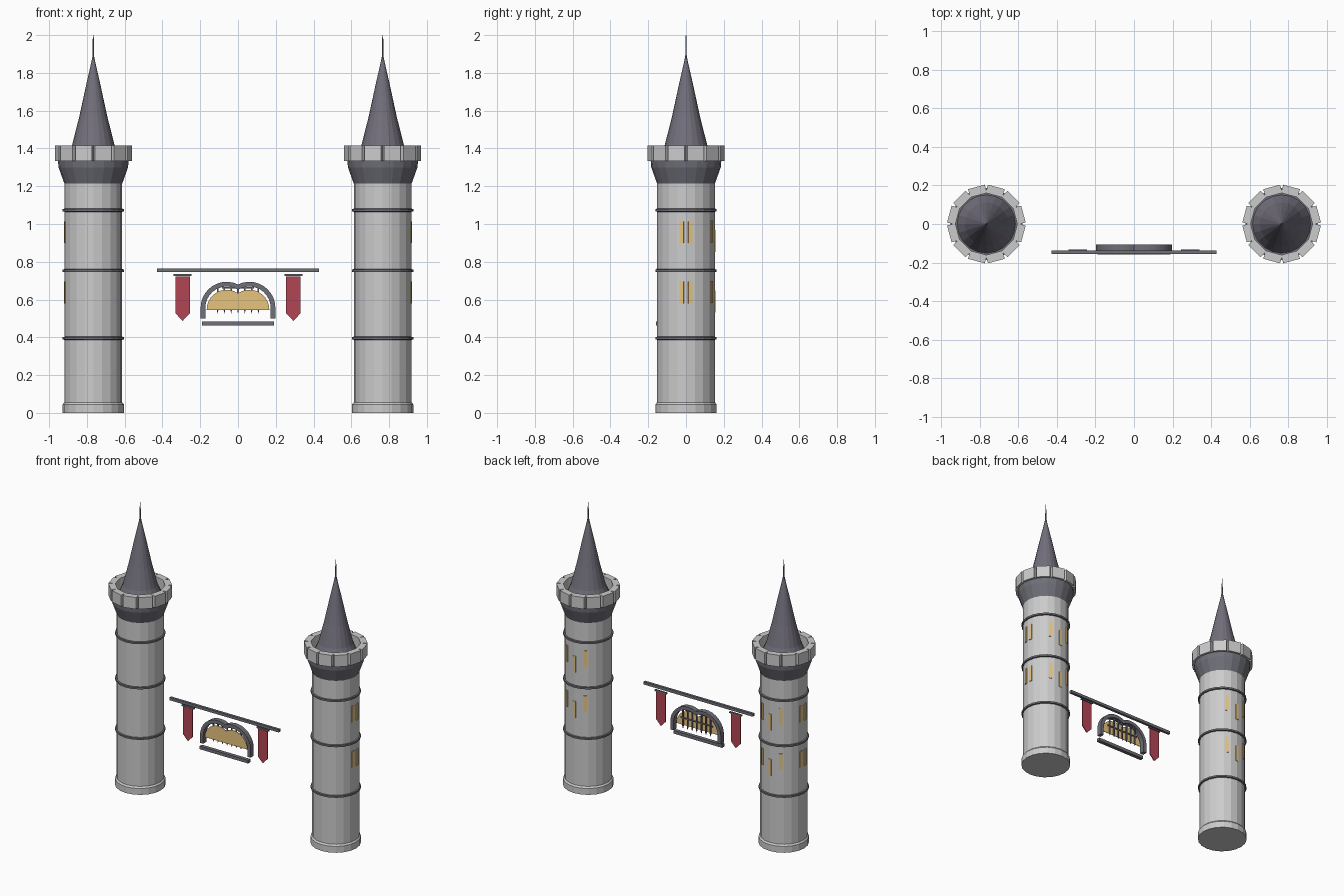
import bpy, bmesh, math
from mathutils import Matrix, Vector

if "Cube" in bpy.data.objects:
    bpy.data.objects.remove(bpy.data.objects["Cube"])


def material(name, color):
    m = bpy.data.materials.new(name)
    m.diffuse_color = color
    m.use_nodes = True
    m.node_tree.nodes["Principled BSDF"].inputs["Base Color"].default_value = m.diffuse_color
    return m


AMBER = material("amber", (0.80, 0.55, 0.20, 1))
RED = material("red_cloth", (0.45, 0.06, 0.09, 1))
DARK = material("dark_stone", (0.16, 0.16, 0.19, 1))
SLATE = material("slate", (0.17, 0.16, 0.20, 1))


def finish(name, bm, mat=None):
    bmesh.ops.recalc_face_normals(bm, faces=bm.faces)
    me = bpy.data.meshes.new(name)
    bm.to_mesh(me)
    bm.free()
    ob = bpy.data.objects.new(name, me)
    bpy.context.collection.objects.link(ob)
    if mat:
        me.materials.append(mat)
    return ob


def lathe(name, profile, x, sides=20, mat=None):
    """Revolve (radius, z) points about a vertical axis and cap both ends."""
    bm = bmesh.new()
    rings = []
    for r, z in profile:
        rings.append([bm.verts.new((x + r * math.cos(2 * math.pi * i / sides),
                                    r * math.sin(2 * math.pi * i / sides), z))
                      for i in range(sides)])
    for a, b in zip(rings, rings[1:]):
        for i in range(sides):
            j = (i + 1) % sides
            bm.faces.new((a[i], a[j], b[j], b[i]))
    bm.faces.new(rings[0])
    bm.faces.new(rings[-1])
    return finish(name, bm, mat)


def add_box(bm, center, size, turn=Matrix()):
    m = turn @ Matrix.Translation(center) @ Matrix.Diagonal((*size, 1))
    bmesh.ops.create_cube(bm, size=1, matrix=m)


def box(name, center, size, mat=None):
    bm = bmesh.new()
    add_box(bm, center, size)
    return finish(name, bm, mat)


def plate(name, outline, y0, y1, mat=None):
    """Extrude an (x, z) outline along y."""
    bm = bmesh.new()
    f = bm.faces.new([bm.verts.new((x, y0, z)) for x, z in outline])
    new = bmesh.ops.extrude_face_region(bm, geom=[f])["geom"]
    bmesh.ops.translate(bm, vec=(0, y1 - y0, 0),
                        verts=[v for v in new if isinstance(v, bmesh.types.BMVert)])
    return finish(name, bm, mat)


def twin_arc(cx, cz, r, n=10):
    """Two arcs meeting in a slight dip on the centre line, left to right."""
    end = math.acos(cx / r)
    left = []
    for i in range(n + 1):
        a = math.pi + (end - math.pi) * i / n
        left.append((-cx + r * math.cos(a), cz + r * math.sin(a)))
    return left + [(-x, z) for x, z in reversed(left[:-1])]


# Towers
for side, sx in (("left", -1), ("right", 1)):
    x = 0.766 * sx
    lathe(side + "_plinth", [(0.162, 0), (0.162, 0.045), (0.153, 0.056)], x)
    lathe(side + "_shaft", [(0.153, 0.03), (0.153, 1.22)], x)
    for k, z in enumerate((0.395, 0.753, 1.073)):
        lathe(f"{side}_band_{k}", [(0.15, z - 0.009), (0.162, z - 0.006),
                                   (0.162, z + 0.006), (0.15, z + 0.009)], x, mat=DARK)
    lathe(side + "_corbel", [(0.150, 1.205), (0.184, 1.30), (0.187, 1.335)], x, mat=DARK)
    lathe(side + "_roof", [(0.152, 1.333), (0.145, 1.345), (0.112, 1.42), (0.075, 1.565),
                           (0.036, 1.745), (0.012, 1.85), (0.004, 1.89),
                           (0.003, 1.98), (0.001, 2.0)], x, mat=SLATE)

    # Ring of twelve merlons
    bm = bmesh.new()
    for k in range(12):
        turn = Matrix.Translation((x, 0, 0)) @ Matrix.Rotation(math.radians(15 + 30 * k), 4, 'Z')
        add_box(bm, (0.177, 0, 1.375), (0.044, 0.090, 0.082), turn)
    finish(side + "_battlements", bm)

    # Window slits: a pair facing outward, three at the back, on two floors
    bm = bmesh.new()
    for drop in (0, 0.32):
        for ang, z in ((-8.6, 0.957), (8.6, 0.957), (62, 0.96), (90, 0.91), (118, 0.96)):
            a = ang if sx > 0 else 180 - ang
            turn = Matrix.Translation((x, 0, 0)) @ Matrix.Rotation(math.radians(a), 4, 'Z')
            add_box(bm, (0.150, 0, z - drop), (0.012, 0.022, 0.115), turn)
    finish(side + "_window_slits", bm, AMBER)

    # Hanging banner with its rod
    b = 0.293 * sx
    plate(side + "_banner", [(b - 0.038, 0.722), (b + 0.038, 0.722), (b + 0.038, 0.527),
                             (b, 0.487), (b - 0.038, 0.527)], -0.143, -0.137, RED)
    box(side + "_banner_rod", (b, -0.139, 0.729), (0.096, 0.012, 0.010), DARK)

# Long rail and gate sill
box("rail", (0, -0.146, 0.755), (0.856, 0.018, 0.020), DARK)
box("gate_sill", (0, -0.145, 0.474), (0.380, 0.026, 0.022), DARK)

# Gate arch
outer = twin_arc(0.06, 0.556, 0.138)
inner = twin_arc(0.06, 0.556, 0.113)
plate("gate_arch", [(-0.198, 0.50)] + outer + [(0.198, 0.50), (0.173, 0.50)]
      + inner[::-1] + [(-0.173, 0.50)], -0.142, -0.107, DARK)

# Glowing panel behind the gate
plate("gate_panel", twin_arc(0.06, 0.546, 0.106), -0.134, -0.130, AMBER)

# Portcullis: pointed bars and cross bars
bm = bmesh.new()
for i in range(-3, 4):
    bx = 0.036 * i
    add_box(bm, (bx, -0.121, 0.604), (0.008, 0.008, 0.118))
    bmesh.ops.create_cone(bm, segments=4, radius1=0.0005, radius2=0.0057, depth=0.02, cap_ends=True,
                          matrix=Matrix.Translation((bx, -0.121, 0.535))
                          @ Matrix.Rotation(math.pi / 4, 4, 'Z'))
for z, w in ((0.60, 0.25), (0.662, 0.17)):
    add_box(bm, (0, -0.121, z), (w, 0.007, 0.008))
finish("portcullis", bm, DARK)
